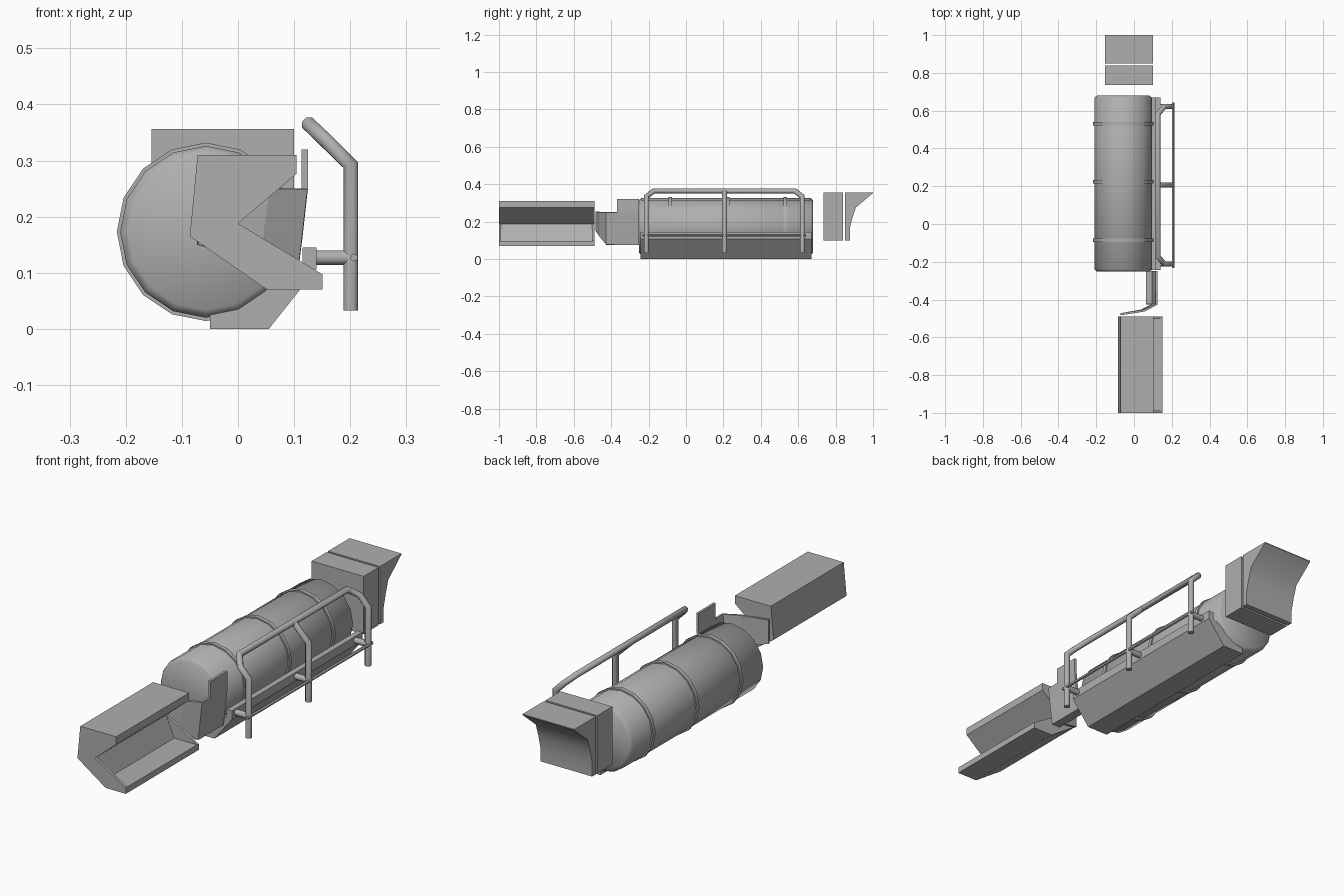
import bpy, bmesh, math
from mathutils import Vector

if "Cube" in bpy.data.objects:
    bpy.data.objects.remove(bpy.data.objects["Cube"])

# Dark grey paint shared by every part
paint = bpy.data.materials.new("dark_grey_paint")
paint.diffuse_color = (.43, .43, .43, 1)
paint.use_nodes = True
paint.node_tree.nodes["Principled BSDF"].inputs["Base Color"].default_value = paint.diffuse_color


def make(name, verts, faces):
    me = bpy.data.meshes.new(name)
    me.from_pydata(verts, [], faces)
    me.materials.append(paint)
    bm = bmesh.new()
    bm.from_mesh(me)
    bmesh.ops.recalc_face_normals(bm, faces=bm.faces[:])
    bm.to_mesh(me)
    bm.free()
    ob = bpy.data.objects.new(name, me)
    bpy.context.collection.objects.link(ob)
    return ob


def extrude_y(name, prof, y0, y1):
    """Prism from an (x, z) profile between two y positions."""
    n = len(prof)
    v = [(x, y, z) for y in (y0, y1) for x, z in prof]
    f = [(i, (i + 1) % n, n + (i + 1) % n, n + i) for i in range(n)]
    return make(name, v, f + [tuple(range(n)), tuple(range(n, 2 * n))])


def extrude_x(name, prof, x0, x1):
    """Prism from a (y, z) profile between two x positions."""
    n = len(prof)
    v = [(x, y, z) for x in (x0, x1) for y, z in prof]
    f = [(i, (i + 1) % n, n + (i + 1) % n, n + i) for i in range(n)]
    return make(name, v, f + [tuple(range(n)), tuple(range(n, 2 * n))])


def lathe_y(name, prof, cx, cz, n=16):
    """Capped solid of revolution about a y axis; prof holds (radius, y)."""
    v, f = [], []
    for r, y in prof:
        for i in range(n):
            a = 2 * math.pi * i / n
            v.append((cx + r * math.cos(a), y, cz + r * math.sin(a)))
    for j in range(len(prof) - 1):
        for i in range(n):
            k = (i + 1) % n
            f.append((j * n + i, j * n + k, (j + 1) * n + k, (j + 1) * n + i))
    f += [tuple(range(n)), tuple(range((len(prof) - 1) * n, len(prof) * n))]
    ob = make(name, v, f)
    smooth(ob)
    return ob


def smooth(ob):
    bpy.ops.object.select_all(action='DESELECT')
    ob.select_set(True)
    bpy.context.view_layer.objects.active = ob
    bpy.ops.object.shade_smooth_by_angle(angle=math.radians(50))


def pipe(name, pts, r, n=8):
    """Mitred tube along a path."""
    pts = [Vector(p) for p in pts]
    dirs = [(b - a).normalized() for a, b in zip(pts, pts[1:])]
    u = dirs[0].orthogonal().normalized()
    w = dirs[0].cross(u)
    ring = [pts[0] + r * (math.cos(2 * math.pi * (i + .5) / n) * u
                          + math.sin(2 * math.pi * (i + .5) / n) * w) for i in range(n)]
    v = list(ring)
    for k in range(1, len(pts)):
        d = dirs[k - 1]
        nrm = (d + dirs[k]).normalized() if k < len(dirs) else d
        ring = [p + d * ((pts[k] - p).dot(nrm) / d.dot(nrm)) for p in ring]
        v += ring
    f = [(j * n + i, j * n + (i + 1) % n, (j + 1) * n + (i + 1) % n, (j + 1) * n + i)
         for j in range(len(pts) - 1) for i in range(n)]
    f += [tuple(range(n)), tuple(range(len(v) - n, len(v)))]
    ob = make(name, v, f)
    smooth(ob)
    return ob


# Tank with chamfered ends and three hoops
CX, CZ = -0.057, 0.173
tank = lathe_y("tank", [(.139, -.252), (.153, -.24), (.153, .667), (.139, .68)], CX, CZ)
for y in (-.085, .223, .53):
    lathe_y("tank_hoop", [(.159, y - .009), (.159, y + .009)], CX, CZ)

# Trough cradle under the tank
extrude_y("cradle_trough", [(-.05, 0), (.055, 0), (.14, .107), (.14, .145), (.115, .145),
                            (.115, .112), (.085, .1), (.03, .06), (-.05, .07)], -.243, .67)

# Handrail: end posts sweep into the top rail, plus a middle post
E0, E1, YM, XR = -.212, .622, .206, .201
pipe("handrail", [(XR, E0, .033), (XR, E0, .292), (.16, E0, .333), (.127, E0 + .04, .364),
                  (.127, E1 - .04, .364), (.16, E1, .333), (XR, E1, .292), (XR, E1, .033)], .0138)
pipe("middle_post", [(XR, YM, .033), (XR, YM, .292), (.127, YM, .364)], .0138)
pipe("lower_rail", [(.207, E0 - .02, .127), (.207, E1 + .02, .127)], .007, 6)
for y in (E0, YM, E1):
    pipe("rail_bracket", [(.13, y, .127), (.2, y, .127)], .0138)

# Front housing with a recessed notch closed by end gussets
extrude_y("front_housing", [(-.072, .31), (.104, .31), (.104, .276), (0, .188), (.04, .097),
                            (.151, .097), (.151, .07), (.052, .07), (-.086, .165)], -1, -.49)
for y in (-1, -.502):
    extrude_y("housing_gusset", [(0, .188), (.151, .097), (.04, .097)], y, y + .012)

# Bent shield plate between housing and tank
cols = [(-.25, [(.119, .25), (.109, .16), (.1, .08)]),
        (-.37, [(.119, .25), (.109, .16), (.1, .08)]),
        (-.425, [(.119, .25), (.109, .16), (.1, .08)]),
        (-.458, [(.055, .25), (.045, .18), (.04, .12)]),
        (-.478, [(-.072, .255), (-.072, .2), (-.072, .15)])]
verts = [(x, y, z) for y, c in cols for x, z in c]
faces = [(3 * i + j, 3 * i + 3 + j, 3 * i + 4 + j, 3 * i + 1 + j)
         for i in range(4) for j in range(2)]
# Upper tab and inward bottom flange
verts += [(.119, -.25, .32), (.119, -.37, .32), (.063, -.25, .08), (.063, -.425, .08)]
faces += [(0, 15, 16, 3), (2, 5, 8, 18, 17)]
plate = make("shield_plate", verts, faces)
mod = plate.modifiers.new("thickness", 'SOLIDIFY')
mod.thickness = .011
mod.offset = 0

# Rear boxes: plain block and flared hood
X0, X1 = -.154, .1
extrude_x("rear_block", [(.735, .1), (.84, .1), (.84, .356), (.735, .356)], X0, X1)
hood = extrude_x("rear_hood", [(.85, .1), (.876, .1), (.876, .165), (.89, .22), (.908, .275),
                               (1, .352), (1, .356), (.85, .356)], X0, X1)
smooth(hood)
